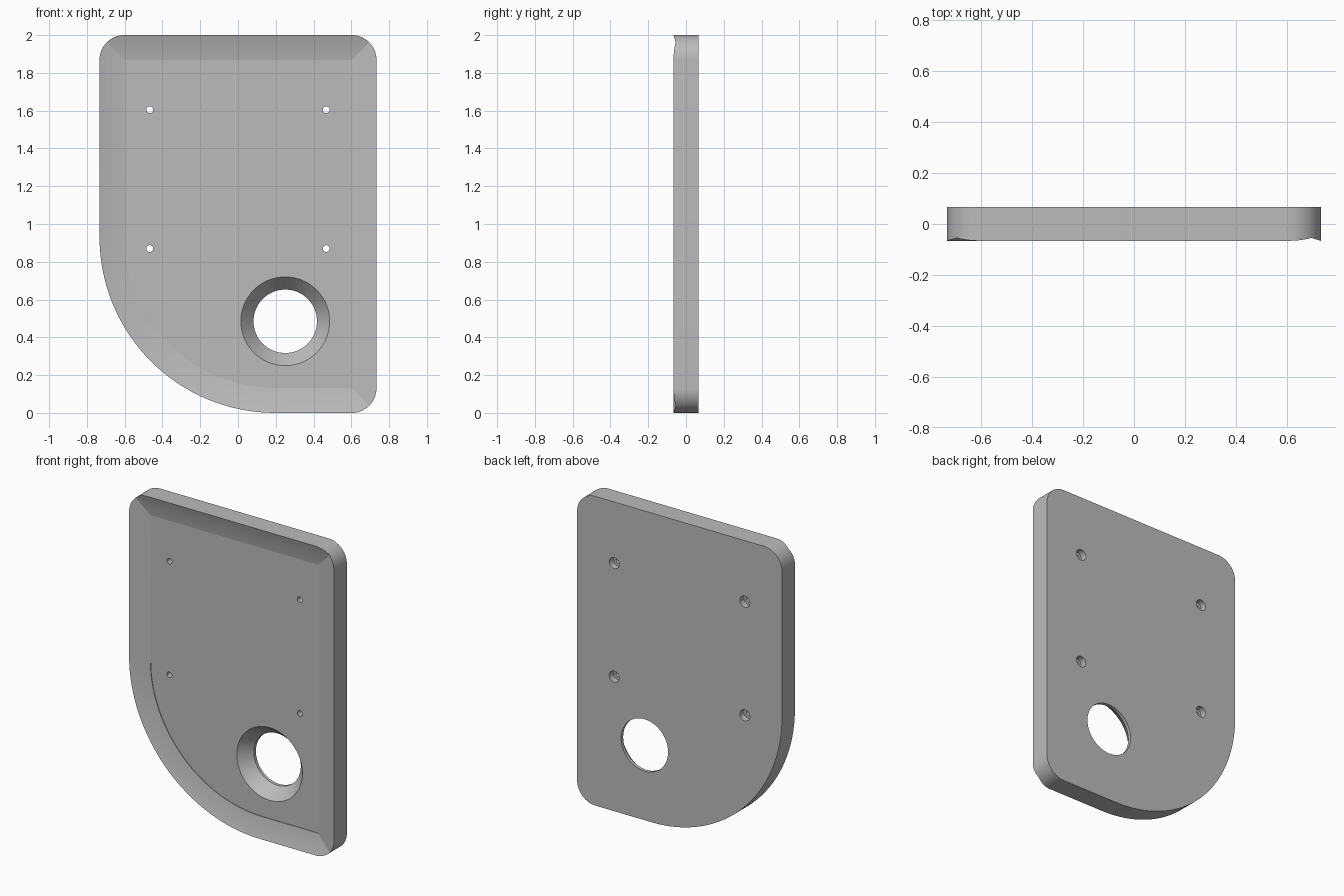
import bpy, bmesh, math
from math import cos, sin, pi

cube = bpy.data.objects.get("Cube")
if cube:
    bpy.data.objects.remove(cube, do_unlink=True)

LEFT, RIGHT, TOP = -0.733, 0.733, 2.0
FRONT, BACK = -0.066, 0.066
BIG, SMALL = 0.93, 0.13          # corner radii
BAND = 0.132                     # width of the sloping border

grey = bpy.data.materials.new("light grey")
grey.use_nodes = True
grey.diffuse_color = (0.5, 0.5, 0.5, 1)
grey.node_tree.nodes["Principled BSDF"].inputs["Base Color"].default_value = (0.5, 0.5, 0.5, 1)


def arc(cx, cz, r, start, steps):
    """Quarter turn, counter-clockwise."""
    return [(cx + r * cos(start + pi / 2 * i / steps),
             cz + r * sin(start + pi / 2 * i / steps)) for i in range(steps + 1)]


def outline(inset, rounded):
    """Plate outline moved inwards, with round or square small corners."""
    x0, x1, z0, z1 = LEFT + inset, RIGHT - inset, inset, TOP - inset
    pts = arc(LEFT + BIG, BIG, BIG - inset, pi, 32)
    if rounded:
        r = SMALL
        pts += arc(x1 - r, z0 + r, r, -pi / 2, 16)
        pts += arc(x1 - r, z1 - r, r, 0, 16)
        pts += arc(x0 + r, z1 - r, r, pi / 2, 16)
    else:
        pts += [(x1, z0), (x1, z1), (x0, z1)]
    return pts


def circle(cx, cz, r, steps=64):
    return [(cx + r * cos(2 * pi * i / steps), cz + r * sin(2 * pi * i / steps))
            for i in range(steps)]


def loft(name, sections):
    """Closed solid through a list of (outline, y) sections."""
    bm = bmesh.new()
    rings = [[bm.verts.new((x, y, z)) for x, z in pts] for pts, y in sections]
    for a, b in zip(rings, rings[1:]):
        for i in range(len(a)):
            j = (i + 1) % len(a)
            bm.faces.new((a[i], a[j], b[j], b[i]))
    bm.faces.new(rings[0])
    bm.faces.new(rings[-1])
    bmesh.ops.recalc_face_normals(bm, faces=bm.faces)
    mesh = bpy.data.meshes.new(name)
    bm.to_mesh(mesh)
    bm.free()
    mesh.materials.append(grey)
    obj = bpy.data.objects.new(name, mesh)
    bpy.context.collection.objects.link(obj)
    return obj


# Solid plate
plate = loft("plate", [(outline(0, True), FRONT), (outline(0, True), BACK)])

# Shallow front dish with mitred sloping borders
dish = [(-0.03, FRONT - 0.1), (-0.03, FRONT - 0.009), (0.04, FRONT + 0.012),
        (BAND, FRONT + 0.028), (BAND, FRONT + 0.032)]
cutters = [loft("dish_cutter", [(outline(i, False), y) for i, y in dish])]

# Large hole, tapered from the front
floor = FRONT + 0.032
taper = [(0.235, FRONT - 0.1), (0.235, floor), (0.168, 0.045), (0.168, BACK + 0.1)]
cutters.append(loft("large_hole_cutter", [(circle(0.25, 0.485, r), y) for r, y in taper]))

# Four screw holes, counterbored from the back
bore = [(0.018, FRONT - 0.1), (0.018, 0.025), (0.036, 0.025), (0.036, BACK + 0.1)]
for x in (-0.467, 0.467):
    for z in (0.87, 1.605):
        cutters.append(loft("screw_hole_cutter", [(circle(x, z, r, 48), y) for r, y in bore]))

bpy.context.view_layer.objects.active = plate
for cutter in cutters:
    cutter.hide_render = True
    mod = plate.modifiers.new("cut", 'BOOLEAN')
    mod.operation = 'DIFFERENCE'
    mod.solver = 'EXACT'
    mod.object = cutter
    bpy.ops.object.modifier_apply(modifier=mod.name)
    bpy.data.objects.remove(cutter, do_unlink=True)

bpy.ops.object.select_all(action='DESELECT')
plate.select_set(True)
bpy.ops.object.shade_smooth_by_angle(angle=math.radians(8))
